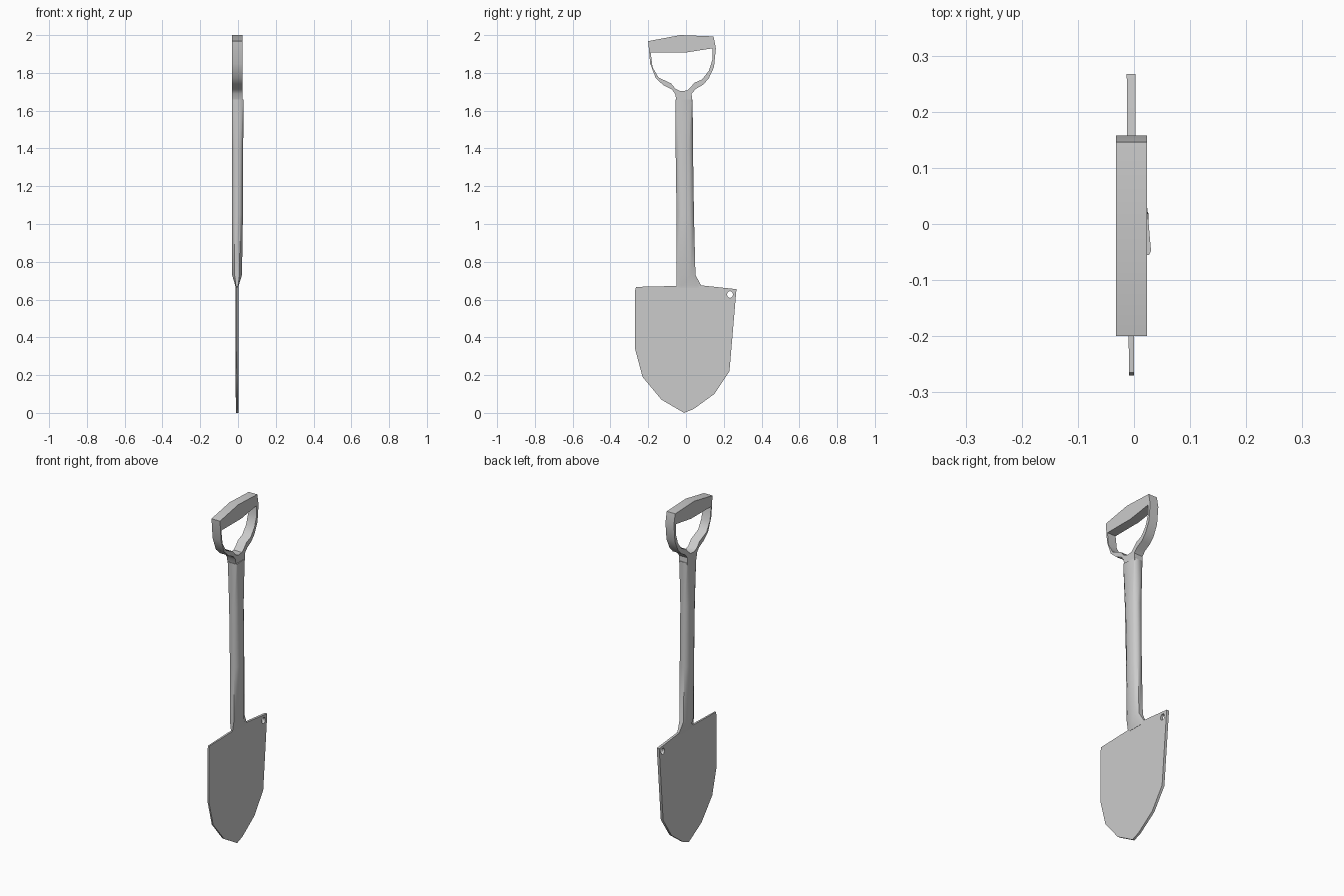
import bpy, bmesh, math

if "Cube" in bpy.data.objects:
    bpy.data.objects.remove(bpy.data.objects["Cube"])


def smooth(ob, angle):
    bpy.ops.object.select_all(action='DESELECT')
    ob.select_set(True)
    bpy.context.view_layer.objects.active = ob
    bpy.ops.object.shade_smooth_by_angle(angle=math.radians(angle))


def plate(name, loops, x_range):
    """Extrude (y, z) outlines along x; x_range(y) gives both surfaces."""
    cu = bpy.data.curves.new(name, 'CURVE')
    cu.dimensions = '2D'
    cu.fill_mode = 'BOTH'
    cu.extrude = 1
    for loop in loops:
        sp = cu.splines.new('POLY')
        sp.points.add(len(loop) - 1)
        for p, (y, z) in zip(sp.points, loop):
            p.co = (y, z, 0, 1)
        sp.use_cyclic_u = True
    ob = bpy.data.objects.new(name, cu)
    bpy.context.collection.objects.link(ob)
    bpy.ops.object.select_all(action='DESELECT')
    ob.select_set(True)
    bpy.context.view_layer.objects.active = ob
    bpy.ops.object.convert(target='MESH')
    ob = bpy.context.object
    for v in ob.data.vertices:
        y, z, side = v.co
        lo, hi = x_range(y)
        v.co = (hi if side > 0 else lo, y, z)
    bm = bmesh.new()
    bm.from_mesh(ob.data)
    bmesh.ops.remove_doubles(bm, verts=bm.verts, dist=1e-5)
    bmesh.ops.recalc_face_normals(bm, faces=bm.faces)
    bm.to_mesh(ob.data)
    bm.free()
    smooth(ob, 40)
    return ob


# Blade: thin plate, slightly thicker towards +y, with a hanging hole
blade_outline = [(-0.01, 0.0), (0.04, 0.02), (0.15, 0.10), (0.23, 0.22),
                 (0.267, 0.655), (0.08, 0.675), (-0.265, 0.667), (-0.27, 0.645),
                 (-0.27, 0.34), (-0.23, 0.19), (-0.13, 0.07)]
hole = [(0.233 + 0.016 * math.cos(a * math.pi / 6),
         0.627 + 0.018 * math.sin(a * math.pi / 6)) for a in range(12)]


def blade_x(y):
    t = (y + 0.27) / 0.54
    return -0.009 - 0.004 * t, 0.0 + 0.003 * t


plate("blade", [blade_outline, hole], blade_x)

# D-shaped handle: grip bar, two arms and neck around one opening
handle_outline = [(-0.05, 1.65), (0.032, 1.65), (0.03, 1.69), (0.052, 1.715),
                  (0.09, 1.737), (0.12, 1.77), (0.148, 1.83), (0.158, 1.93),
                  (0.146, 1.993), (-0.03, 2.0), (-0.2, 1.968), (-0.19, 1.85),
                  (-0.16, 1.772), (-0.12, 1.735), (-0.075, 1.712), (-0.058, 1.69)]
handle_opening = [(-0.187, 1.908), (-0.177, 1.83), (-0.145, 1.775), (-0.08, 1.745),
                  (-0.055, 1.715), (-0.03, 1.704), (0.005, 1.706), (0.025, 1.725),
                  (0.045, 1.748), (0.085, 1.765), (0.12, 1.81), (0.14, 1.87),
                  (0.14, 1.93), (0.0, 1.908)]
plate("handle", [handle_outline, handle_opening], lambda y: (-0.032, 0.023))

# Shaft: chamfered sections lofted from blade socket to neck
# (z, y min, y max, x min, x max, squareness, front slant)
sections = [(0.66, -0.05, 0.09, -0.012, 0.003, 0.6, 0),
            (0.675, -0.05, 0.08, -0.015, 0.004, 0.6, 0),
            (0.73, -0.05, 0.05, -0.031, 0.021, 0.5, 0),
            (1.05, -0.05, 0.042, -0.032, 0.026, 0.5, 0),
            (1.40, -0.055, 0.037, -0.032, 0.026, 0.55, 0.002),
            (1.66, -0.055, 0.035, -0.032, 0.027, 0.85, 0.004)]
bm = bmesh.new()
rings = []
for z, y0, y1, x0, x1, q, s in sections:
    cx, cy, rx, ry = (x0 + x1) / 2, (y0 + y1) / 2, (x1 - x0) / 2, (y1 - y0) / 2
    unit = [(1, -q), (1, q), (q, 1), (-q, 1), (-1, q), (-1, -q), (-q, -1), (q, -1)]
    rings.append([bm.verts.new((cx + u * rx - (s * v if u > 0 else 0), cy + v * ry, z))
                  for u, v in unit])
for a, b in zip(rings, rings[1:]):
    for i in range(8):
        j = (i + 1) % 8
        bm.faces.new((a[i], a[j], b[j], b[i]))
bm.faces.new(rings[0][::-1])
bm.faces.new(rings[-1])
bmesh.ops.recalc_face_normals(bm, faces=bm.faces)
me = bpy.data.meshes.new("shaft")
bm.to_mesh(me)
bm.free()
shaft = bpy.data.objects.new("shaft", me)
bpy.context.collection.objects.link(shaft)
smooth(shaft, 60)
